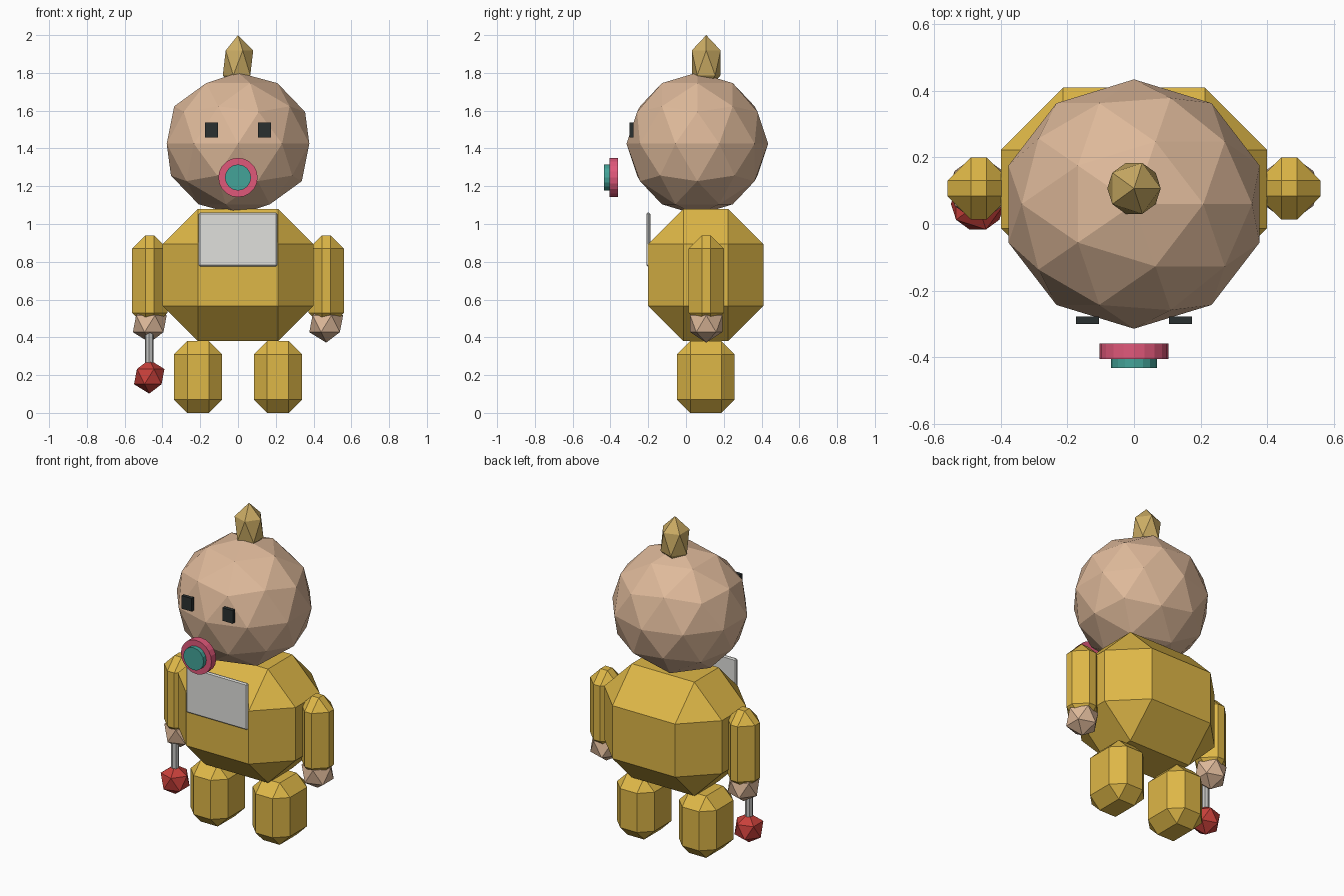
import bpy, bmesh, math
from mathutils import Matrix, Vector

if "Cube" in bpy.data.objects:
    bpy.data.objects.remove(bpy.data.objects["Cube"])


def material(name, r, g, b):
    lin = [((c / 255 + 0.055) / 1.055) ** 2.4 for c in (r, g, b)]
    m = bpy.data.materials.new(name)
    m.diffuse_color = (*lin, 1)
    m.use_nodes = True
    m.node_tree.nodes["Principled BSDF"].inputs["Base Color"].default_value = m.diffuse_color
    return m


YELLOW = material("yellow suit", 222, 183, 71)
SKIN = material("skin", 222, 185, 154)
HAIR = material("blond hair", 203, 172, 100)
DARK = material("black", 42, 48, 48)
PINK = material("pink", 224, 88, 122)
TEAL = material("teal", 68, 164, 153)
WHITE = material("white bib", 224, 224, 220)
GREY = material("grey handle", 196, 196, 194)
RED = material("red", 200, 64, 58)


def finish(name, bm, mat):
    mesh = bpy.data.meshes.new(name)
    bm.to_mesh(mesh)
    bm.free()
    mesh.materials.append(mat)
    obj = bpy.data.objects.new(name, mesh)
    bpy.context.collection.objects.link(obj)
    return obj


def box(name, center, size, mat, bevel=0.0):
    bm = bmesh.new()
    bmesh.ops.create_cube(bm, size=1, matrix=Matrix.LocRotScale(Vector(center), None, Vector(size)))
    if bevel:
        bmesh.ops.bevel(bm, geom=bm.edges[:], offset=bevel, segments=1, affect='EDGES')
    return finish(name, bm, mat)


def ball(name, center, radii, mat, level=1):
    bm = bmesh.new()
    bmesh.ops.create_icosphere(bm, subdivisions=level, radius=1,
                               matrix=Matrix.LocRotScale(Vector(center), None, Vector(radii)))
    return finish(name, bm, mat)


def cylinder(name, center, radius, depth, sides, mat, rot=Matrix()):
    bm = bmesh.new()
    bmesh.ops.create_cone(bm, cap_ends=True, segments=sides, radius1=radius, radius2=radius,
                          depth=depth, matrix=Matrix.Translation(center) @ rot)
    return finish(name, bm, mat)


# Body, head and hair tuft
box("body", (0, 0.105, 0.73), (0.8, 0.61, 0.7), YELLOW, 0.187)
ball("head", (0, 0.06, 1.425), (0.397, 0.375, 0.377), SKIN, 2)
ball("hair_tuft", (0, 0.107, 1.853), (0.09, 0.09, 0.147), HAIR)

# Limbs and eyes on both sides
for side, s in (("left", -1), ("right", 1)):
    box(side + "_leg", (s * 0.211, 0.105, 0.19), (0.254, 0.305, 0.38), YELLOW, 0.07)
    box(side + "_arm", (s * 0.467, 0.107, 0.70), (0.187, 0.187, 0.48), YELLOW, 0.07)
    ball(side + "_hand", (s * 0.467, 0.107, 0.472), (0.1, 0.1, 0.1), SKIN)
    box(side + "_eye", (s * 0.14, -0.289, 1.498), (0.07, 0.022, 0.08), DARK)

# Bib plate on the chest
box("bib", (0, -0.199, 0.918), (0.416, 0.02, 0.285), WHITE, 0.007)

# Pacifier: shield and button
face_front = Matrix.Rotation(math.radians(90), 4, 'X')
cylinder("pacifier_shield", (0, -0.383, 1.246), 0.104, 0.046, 20, PINK, face_front)
cylinder("pacifier_button", (0, -0.414, 1.246), 0.069, 0.038, 16, TEAL, face_front)

# Rattle held in the left hand
cylinder("rattle_handle", (-0.47, 0.06, 0.34), 0.023, 0.26, 8, GREY)
ball("rattle_ball", (-0.47, 0.06, 0.192), (0.09, 0.09, 0.09), RED)
